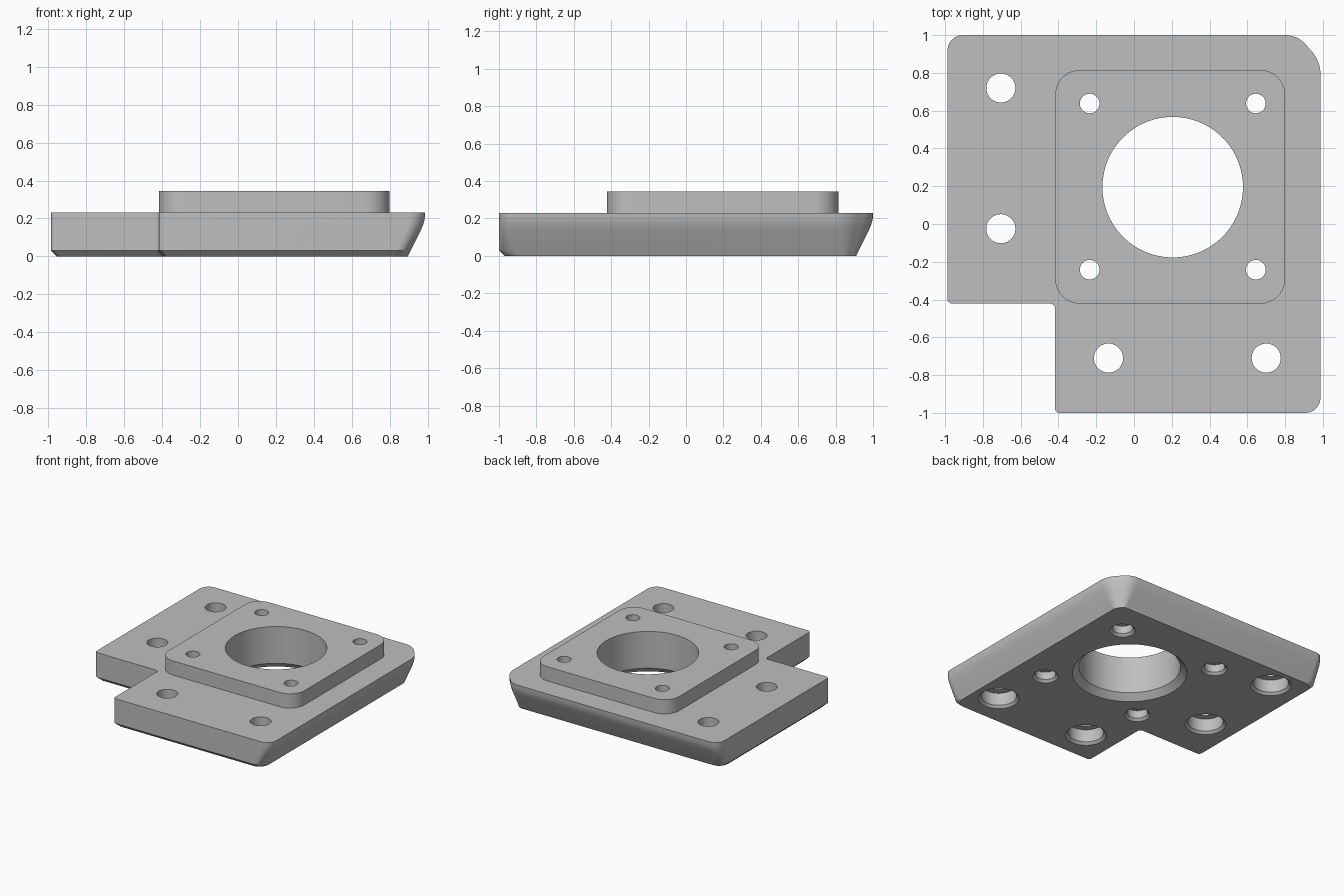
import bpy
import bmesh
import math
from mathutils import Vector

cube = bpy.data.objects.get("Cube")
if cube:
    bpy.data.objects.remove(cube, do_unlink=True)

grey = bpy.data.materials.new("plain grey")
grey.use_nodes = True
grey.diffuse_color = (0.52, 0.52, 0.52, 1)
grey.node_tree.nodes["Principled BSDF"].inputs["Base Color"].default_value = grey.diffuse_color


def rounded(corners, steps=10):
    """Outline with every corner (x, y, tangent length) replaced by an arc."""
    pts = []
    for i, (x, y, t) in enumerate(corners):
        p = Vector((x, y))
        prev = Vector(corners[i - 1][:2]) - p
        nxt = Vector(corners[(i + 1) % len(corners)][:2]) - p
        a, b = p + prev.normalized() * t, p + nxt.normalized() * t
        w = math.sin(prev.angle(nxt) / 2)
        for s in range(steps + 1):
            u = s / steps
            k = ((1 - u) ** 2, 2 * u * (1 - u) * w, u * u)
            pts.append((a * k[0] + p * k[1] + b * k[2]) / sum(k))
    return pts


def loft(name, rings):
    """Closed solid through rings given as (outline, height)."""
    bm = bmesh.new()
    loops = [[bm.verts.new((p[0], p[1], z)) for p in pts] for pts, z in rings]
    for lo, hi in zip(loops, loops[1:]):
        for i in range(len(lo)):
            j = (i + 1) % len(lo)
            bm.faces.new((lo[i], lo[j], hi[j], hi[i]))
    bm.faces.new(loops[0][::-1])
    bm.faces.new(loops[-1])
    bmesh.ops.recalc_face_normals(bm, faces=bm.faces)
    mesh = bpy.data.meshes.new(name)
    bm.to_mesh(mesh)
    bm.free()
    mesh.materials.append(grey)
    obj = bpy.data.objects.new(name, mesh)
    bpy.context.collection.objects.link(obj)
    return obj


def combine(target, other, operation):
    other.hide_render = True
    mod = target.modifiers.new(operation, "BOOLEAN")
    mod.operation, mod.object, mod.solver = operation, other, "EXACT"
    bpy.context.view_layer.objects.active = target
    bpy.ops.object.modifier_apply(modifier=mod.name)
    bpy.data.objects.remove(other, do_unlink=True)


def hole(target, x, y, profile, sides):
    """Cut a turned shape given as (radius, height) steps."""
    circle = [(math.cos(a), math.sin(a)) for a in (math.tau * i / sides for i in range(sides))]
    rings = [([(x + r * c, y + r * s) for c, s in circle], z) for r, z in profile]
    combine(target, loft("hole_cutter", rings), "DIFFERENCE")


def base_outline(small, slant):
    """Notched outline: small insets front and left, slant insets right and back."""
    left, front = -0.987 + small, -1 + small
    notch_x, notch_y = -0.417 + small, -0.422 + small
    right, back = 0.987 - slant, 1 - slant
    cut = 0.12 - 0.9 * slant
    return rounded([
        (notch_x, front, 0.02), (right, front, 0.08),
        (right, back - cut - 0.02, cut * 0.55), (right - cut, back, cut * 0.55),
        (left, back, 0.08), (left, notch_y, 0.025), (notch_x, notch_y, 0.025)])


# Base plate: chamfered below, undercut along the right and back
levels = [(0.03, 0.09, 0), (0, 0.076, 0.03), (0, 0.021, 0.14), (0, 0.009, 0.17),
          (0, 0.002, 0.195), (0, 0, 0.23)]
plate = loft("mounting_plate", [(base_outline(s, b), z) for s, b, z in levels])

# Raised square pad
pad = rounded([(-0.417, -0.422, 0.13), (0.80, -0.422, 0.13),
               (0.80, 0.815, 0.13), (-0.417, 0.815, 0.13)])
combine(plate, loft("raised_pad", [(pad, 0.15), (pad, 0.345)]), "UNION")

# Central bore with a chamfer below
hole(plate, 0.205, 0.195, [(0.47, -0.05), (0.372, 0.048), (0.372, 0.5)], 96)

# Pad screw holes with shallow counterbores
for x in (-0.235, 0.645):
    for y in (-0.242, 0.638):
        hole(plate, x, y, [(0.115, -0.02), (0.076, 0.019), (0.076, 0.08),
                           (0.052, 0.08), (0.052, 0.5)], 32)

# Mounting holes with deep counterbores
for x, y in ((-0.705, 0.72), (-0.705, -0.025), (-0.135, -0.71), (0.70, -0.71)):
    hole(plate, x, y, [(0.17, -0.02), (0.131, 0.019), (0.131, 0.12),
                       (0.077, 0.12), (0.077, 0.5)], 40)

# Smooth curved walls, crisp edges
bpy.ops.object.select_all(action="DESELECT")
plate.select_set(True)
bpy.context.view_layer.objects.active = plate
bpy.ops.object.shade_smooth_by_angle(angle=math.radians(30))
